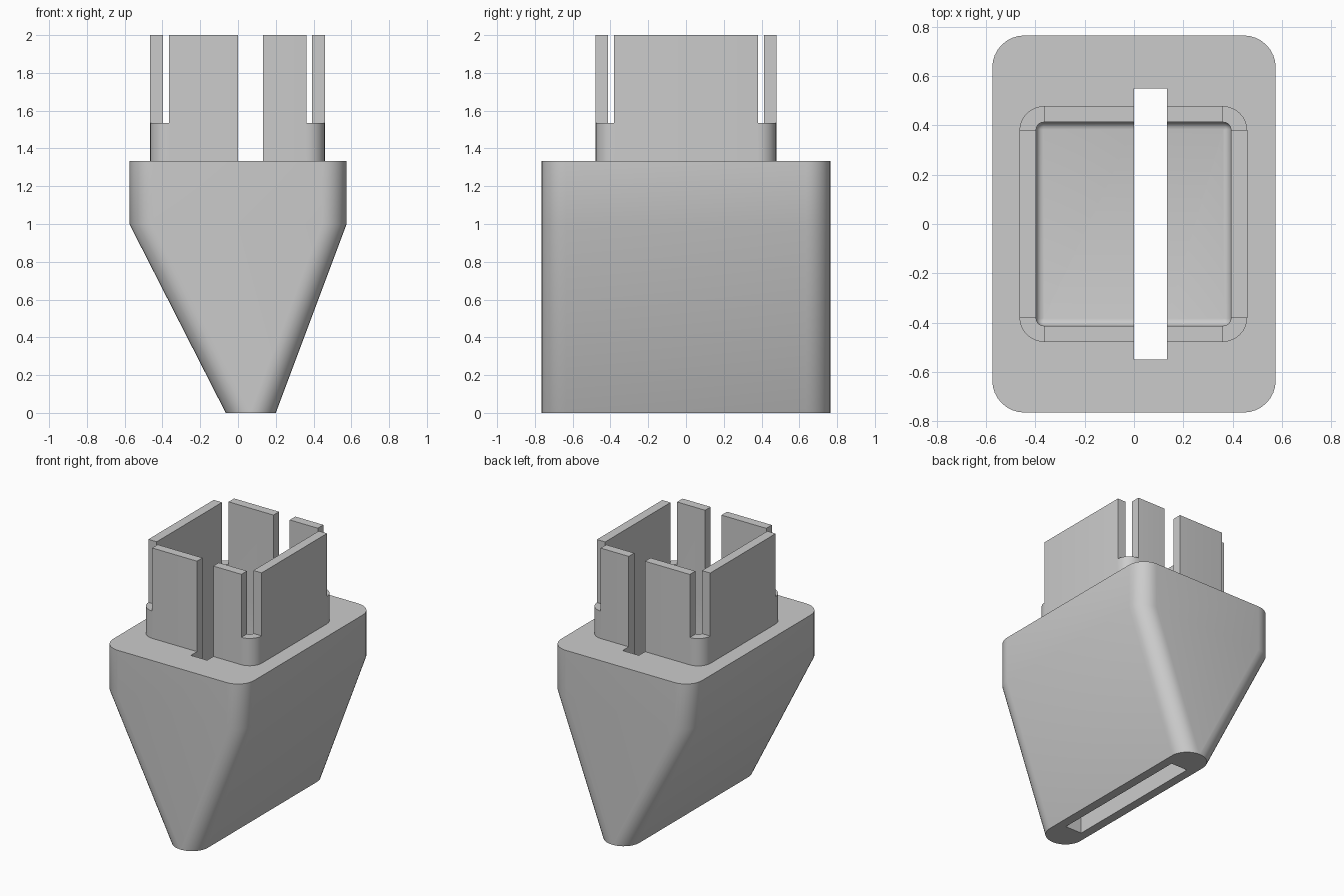
import bpy, bmesh
from math import sin, cos, pi, radians

if "Cube" in bpy.data.objects:
    bpy.data.objects.remove(bpy.data.objects["Cube"], do_unlink=True)

grey = bpy.data.materials.new("plain grey")
grey.use_nodes = True
colour = (0.6, 0.6, 0.6, 1)
grey.diffuse_color = colour
grey.node_tree.nodes["Principled BSDF"].inputs["Base Color"].default_value = colour

SEGMENTS = 8
SHOULDER, TOP, CORNER_SILL, CAVITY_FLOOR = 1.333, 2.0, 1.535, 0.87


def ring(x0, x1, half_y, radius, z):
    """Rounded rectangle, counter-clockwise from the +x +y corner."""
    points = []
    for quarter in range(4):
        cx = x1 - radius if quarter in (0, 3) else x0 + radius
        cy = (half_y - radius) * (1 if quarter < 2 else -1)
        for i in range(SEGMENTS + 1):
            a = (quarter + i / SEGMENTS) * pi / 2
            points.append((cx + radius * cos(a), cy + radius * sin(a), z))
    return points


def loft(name, rings):
    bm = bmesh.new()
    loops = [[bm.verts.new(p) for p in r] for r in rings]
    n = len(loops[0])
    for low, high in zip(loops, loops[1:]):
        for i in range(n):
            j = (i + 1) % n
            bm.faces.new((low[i], low[j], high[j], high[i]))
    bm.faces.new(loops[0][::-1])
    bm.faces.new(loops[-1])
    bmesh.ops.remove_doubles(bm, verts=bm.verts, dist=0.0001)
    bmesh.ops.recalc_face_normals(bm, faces=bm.faces)
    mesh = bpy.data.meshes.new(name)
    bm.to_mesh(mesh)
    bm.free()
    obj = bpy.data.objects.new(name, mesh)
    bpy.context.collection.objects.link(obj)
    mesh.materials.append(grey)
    return obj


def box(name, x0, x1, y0, y1, z0, z1):
    corners = [(x0, y0), (x1, y0), (x1, y1), (x0, y1)]
    return loft(name, [[(x, y, z) for x, y in corners] for z in (z0, z1)])


def cut(obj, cutter):
    mod = obj.modifiers.new("cut", "BOOLEAN")
    mod.operation, mod.solver, mod.object = "DIFFERENCE", "EXACT", cutter
    bpy.context.view_layer.objects.active = obj
    bpy.ops.object.modifier_apply(modifier=mod.name)


# Tapered body: narrow rounded foot leaning up to a rectangular shoulder
body = loft("tapered_body", [
    ring(-0.065, 0.2, 0.765, 0.13, 0),
    ring(-0.575, 0.575, 0.765, 0.13, 1.0),
    ring(-0.575, 0.575, 0.765, 0.13, SHOULDER)])

# Collar standing on the shoulder
collar = loft("collar", [ring(-0.465, 0.46, 0.478, 0.1, z) for z in (SHOULDER, TOP)])

# Cavity cutter with a filleted floor
fillet = 0.03
cavity_rings = []
for i in range(5):
    a = i / 4 * pi / 2
    d = (fillet - 0.001) * (1 - sin(a))
    cavity_rings.append(ring(-0.397 + d, 0.393 - d, 0.413 - d, fillet - d,
                             CAVITY_FLOOR + fillet * (1 - cos(a))))
cavity_rings.append(ring(-0.397, 0.393, 0.413, fillet, TOP + 0.1))
cavity = loft("cavity_cutter", cavity_rings)

# Through slot from the top to the foot
slot = box("slot_cutter", 0, 0.133, -0.55, 0.55, -0.1, TOP + 0.1)

# Collar corners removed above the sill
corners = []
for x0, x1 in ((-0.6, -0.366), (0.362, 0.6)):
    for y0, y1 in ((-0.6, -0.381), (0.381, 0.6)):
        corners.append(box("corner_cutter", x0, x1, y0, y1, CORNER_SILL, TOP + 0.1))

for part in (body, collar):
    cut(part, cavity)
    cut(part, slot)
for corner in corners:
    cut(collar, corner)
for cutter in [cavity, slot] + corners:
    bpy.data.objects.remove(cutter, do_unlink=True)

# Smooth the rounded corners, keep the hard edges
for part in (body, collar):
    bpy.ops.object.select_all(action="DESELECT")
    part.select_set(True)
    bpy.context.view_layer.objects.active = part
    bpy.ops.object.shade_smooth_by_angle(angle=radians(30))
